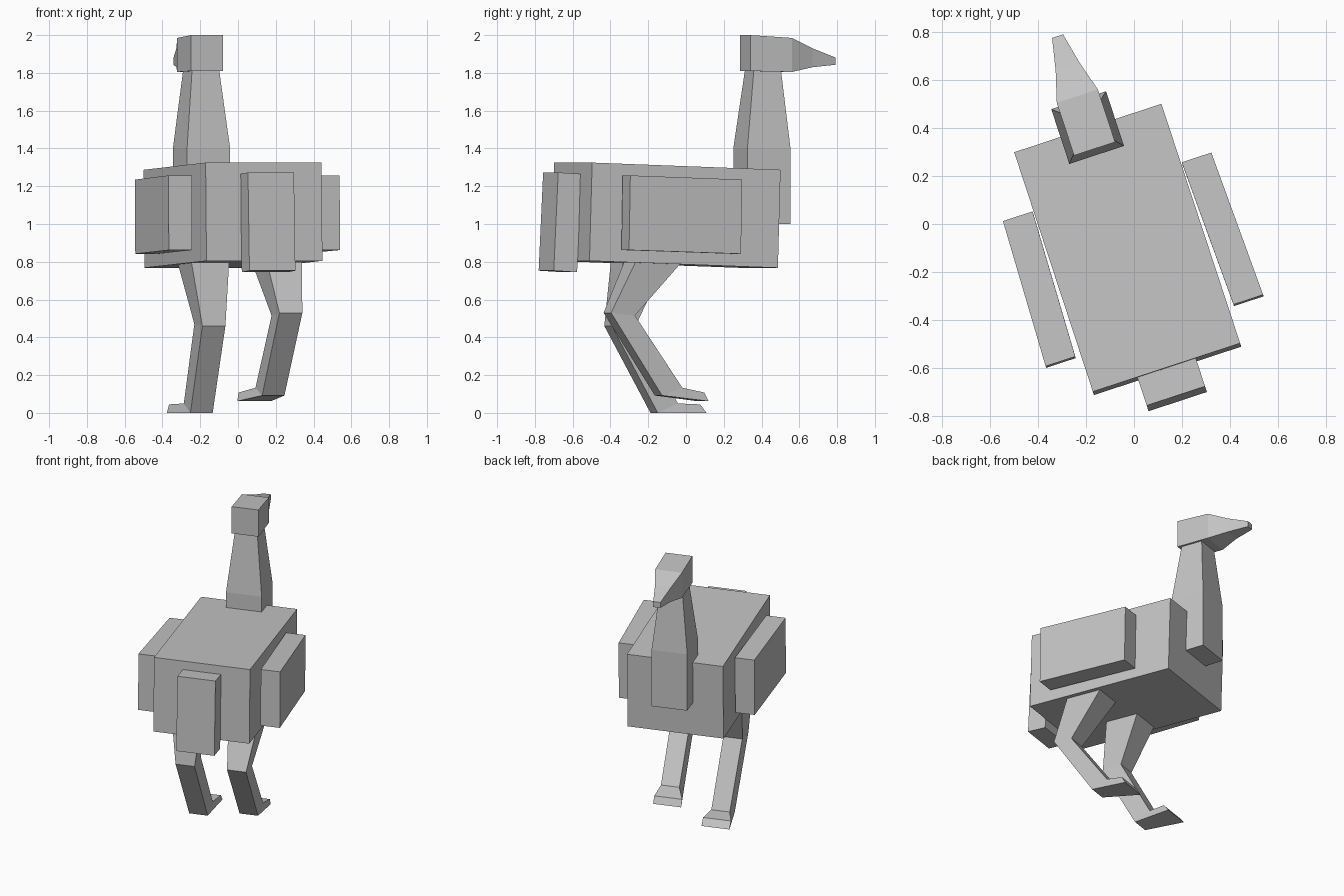
import bpy
import bmesh
from math import radians
from mathutils import Matrix

if "Cube" in bpy.data.objects:
    bpy.data.objects.remove(bpy.data.objects["Cube"])

GREY = (0.55, 0.55, 0.55, 1.0)
grey = bpy.data.materials.new("plain_grey")
grey.use_nodes = True
grey.diffuse_color = GREY
grey.node_tree.nodes["Principled BSDF"].inputs["Base Color"].default_value = GREY

# The whole bird is turned slightly about the vertical axis
TURN = Matrix.Rotation(radians(18.2), 4, "Z") @ Matrix.Translation((-0.058, 0, 0))


def loft(name, sections):
    """Flat-sided solid through sections: (centre x, half width, (y, z) edge a, (y, z) edge b)."""
    bm = bmesh.new()
    rings = []
    for cx, half, a, b in sections:
        corners = [(cx - half, *a), (cx + half, *a), (cx + half, *b), (cx - half, *b)]
        rings.append([bm.verts.new(c) for c in corners])
    for low, high in zip(rings, rings[1:]):
        for i in range(4):
            j = (i + 1) % 4
            bm.faces.new((low[i], low[j], high[j], high[i]))
    bm.faces.new(rings[0])
    bm.faces.new(rings[-1])
    bmesh.ops.recalc_face_normals(bm, faces=bm.faces)
    bm.transform(TURN)
    mesh = bpy.data.meshes.new(name)
    bm.to_mesh(mesh)
    bm.free()
    mesh.materials.append(grey)
    obj = bpy.data.objects.new(name, mesh)
    bpy.context.collection.objects.link(obj)
    return obj


# Body, pitched slightly forward
loft("body", [
    (0, 0.323, (-0.625, 0.805), (0.425, 0.768)),
    (0, 0.323, (-0.610, 1.325), (0.440, 1.287)),
])

# Tail block
loft("tail", [
    (0, 0.128, (-0.760, 0.753), (-0.630, 0.745)),
    (0, 0.128, (-0.735, 1.273), (-0.605, 1.265)),
])

# Wings, flaring outwards at the back
for side, label in ((1, "left"), (-1, "right")):
    loft(label + "_wing", [
        (side * 0.412, 0.065, (-0.455, 0.862), (-0.448, 1.257)),
        (side * 0.392, 0.065, (0.175, 0.842), (0.182, 1.235)),
    ])

# Neck, straight at the base and tapering upwards
loft("neck", [
    (0, 0.12, (0.322, 1.0), (0.562, 1.0)),
    (0, 0.12, (0.322, 1.4), (0.562, 1.4)),
    (0, 0.075, (0.373, 1.82), (0.523, 1.82)),
])

# Head and beak
loft("head", [
    (0, 0.09, (0.349, 1.81), (0.349, 2.0)),
    (0, 0.09, (0.580, 1.805), (0.580, 1.985)),
    (0, 0.053, (0.707, 1.83), (0.707, 1.93)),
    (0, 0.024, (0.843, 1.843), (0.843, 1.882)),
])

# Legs: thigh, knee, ankle, toe; one foot planted, the other raised
loft("planted_leg", [
    (-0.196, 0.11, (-0.295, 0.84), (-0.045, 0.84)),
    (-0.192, 0.064, (-0.352, 0.46), (-0.215, 0.47)),
    (-0.178, 0.062, (-0.100, 0.0), (0.012, 0.05)),
    (-0.190, 0.094, (0.165, 0.0), (0.130, 0.045)),
])
loft("raised_leg", [
    (0.199, 0.102, (-0.340, 0.84), (-0.065, 0.84)),
    (0.194, 0.064, (-0.483, 0.53), (-0.350, 0.515)),
    (0.190, 0.062, (-0.197, 0.092), (-0.084, 0.133)),
    (0.167, 0.094, (0.059, 0.062), (0.035, 0.108)),
])
